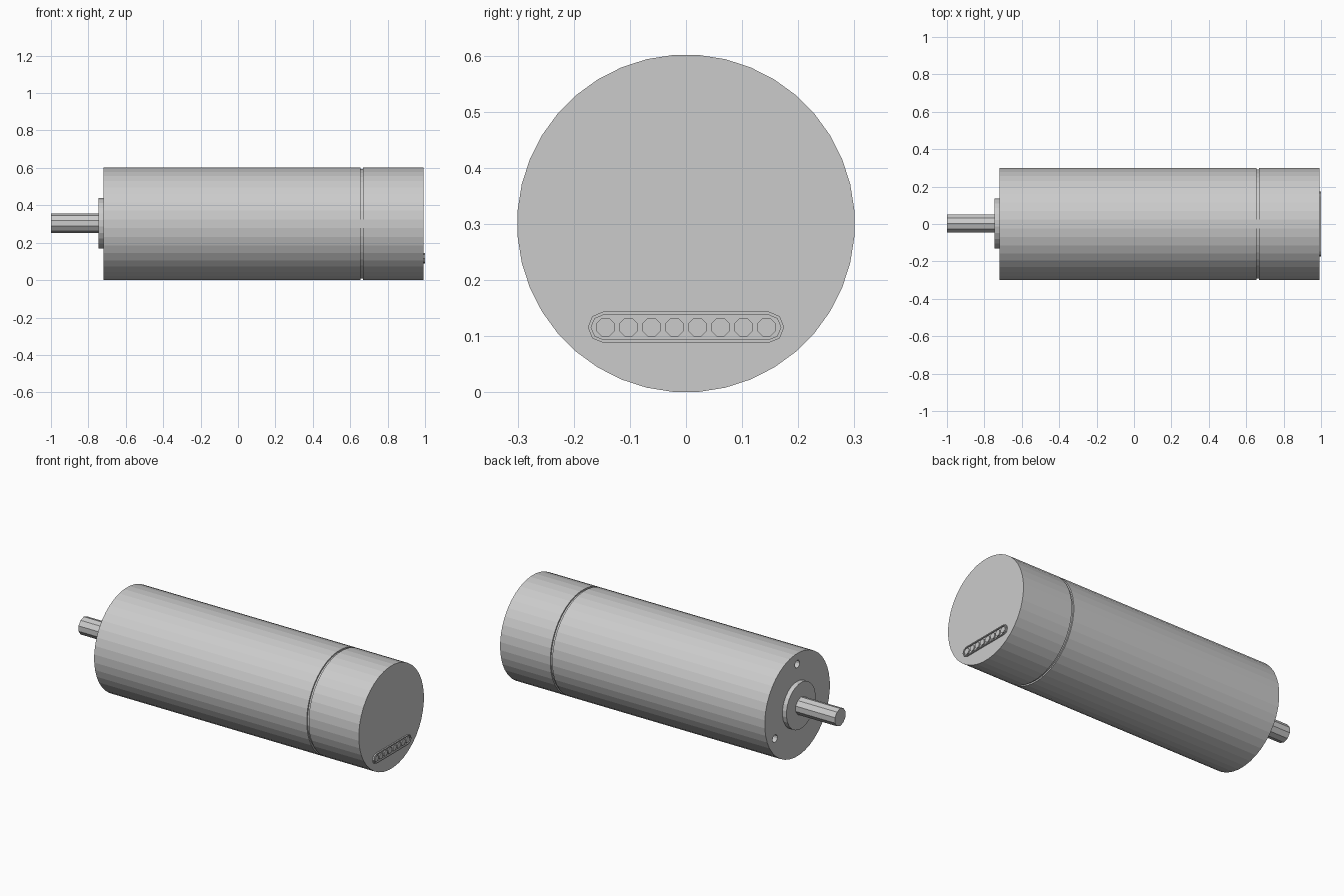
import bpy, bmesh
from math import sin, cos, pi, radians

if "Cube" in bpy.data.objects:
    bpy.data.objects.remove(bpy.data.objects["Cube"])

R = 0.301          # body radius, also the height of the axis


def make_object(name, bm):
    bmesh.ops.recalc_face_normals(bm, faces=bm.faces)
    mesh = bpy.data.meshes.new(name)
    bm.to_mesh(mesh)
    bm.free()
    obj = bpy.data.objects.new(name, mesh)
    bpy.context.collection.objects.link(obj)
    return obj


def loft(bm, rings):
    """Skin a list of equal-length point rings and cap both ends."""
    rows = [[bm.verts.new(p) for p in ring] for ring in rings]
    n = len(rows[0])
    for a, b in zip(rows, rows[1:]):
        for i in range(n):
            j = (i + 1) % n
            bm.faces.new((a[i], a[j], b[j], b[i]))
    bm.faces.new(rows[0])
    bm.faces.new(rows[-1])


def circle(x, r, sides, y=0.0, z=R):
    steps = [2 * pi * (i + 0.5) / sides for i in range(sides)]
    return [(x, y + r * cos(t), z + r * sin(t)) for t in steps]


def turned(name, profile, sides, y=0.0, z=R):
    bm = bmesh.new()
    loft(bm, [circle(x, r, sides, y, z) for x, r in profile])
    return make_object(name, bm)


def slot(x, half, r, z, seg=4):
    """Rounded slot outline lying across y."""
    pts = []
    for side, start in ((1, -90), (-1, 90)):
        for k in range(seg + 1):
            t = radians(start + 180 * k / seg)
            pts.append((x, side * half + r * cos(t), z + r * sin(t)))
    return pts


# motor housing with the shallow groove where the rear cap begins
body = turned("motor_body", [(-0.72, R), (0.655, R), (0.655, R - 0.008),
                             (0.668, R - 0.008), (0.668, R), (0.992, R)], 40)

# three mounting holes in the shaft-side face
bm = bmesh.new()
for angle in (90, 210, 330):
    y, z = 0.238 * cos(radians(angle)), R + 0.238 * sin(radians(angle))
    loft(bm, [circle(-0.76, 0.022, 12, y, z), circle(-0.65, 0.022, 12, y, z)])
cutter = make_object("mounting_hole_cutter", bm)
cutter.hide_render = True
cutter.hide_set(True)
cut = body.modifiers.new("mounting_holes", 'BOOLEAN')
cut.operation = 'DIFFERENCE'
cut.solver = 'EXACT'
cut.object = cutter

# front boss and output shaft
turned("front_boss", [(-0.746, 0.135), (-0.715, 0.135)], 24, 0.003, R + 0.003)
turned("output_shaft", [(-1.0, 0.051), (-0.73, 0.051)], 10, 0.003, R + 0.003)

# connector: raised slot rim with a recessed floor
ZC = 0.116
bm = bmesh.new()
loft(bm, [slot(0.985, 0.147, 0.028, ZC), slot(1.0, 0.147, 0.028, ZC),
          slot(1.0, 0.147, 0.022, ZC), slot(0.993, 0.147, 0.022, ZC)])
make_object("connector_rim", bm)

# row of eight connector pins
bm = bmesh.new()
for i in range(8):
    y = (i - 3.5) * 0.041
    loft(bm, [circle(0.988, 0.018, 8, y, ZC), circle(0.999, 0.018, 8, y, ZC)])
make_object("connector_pins", bm)
